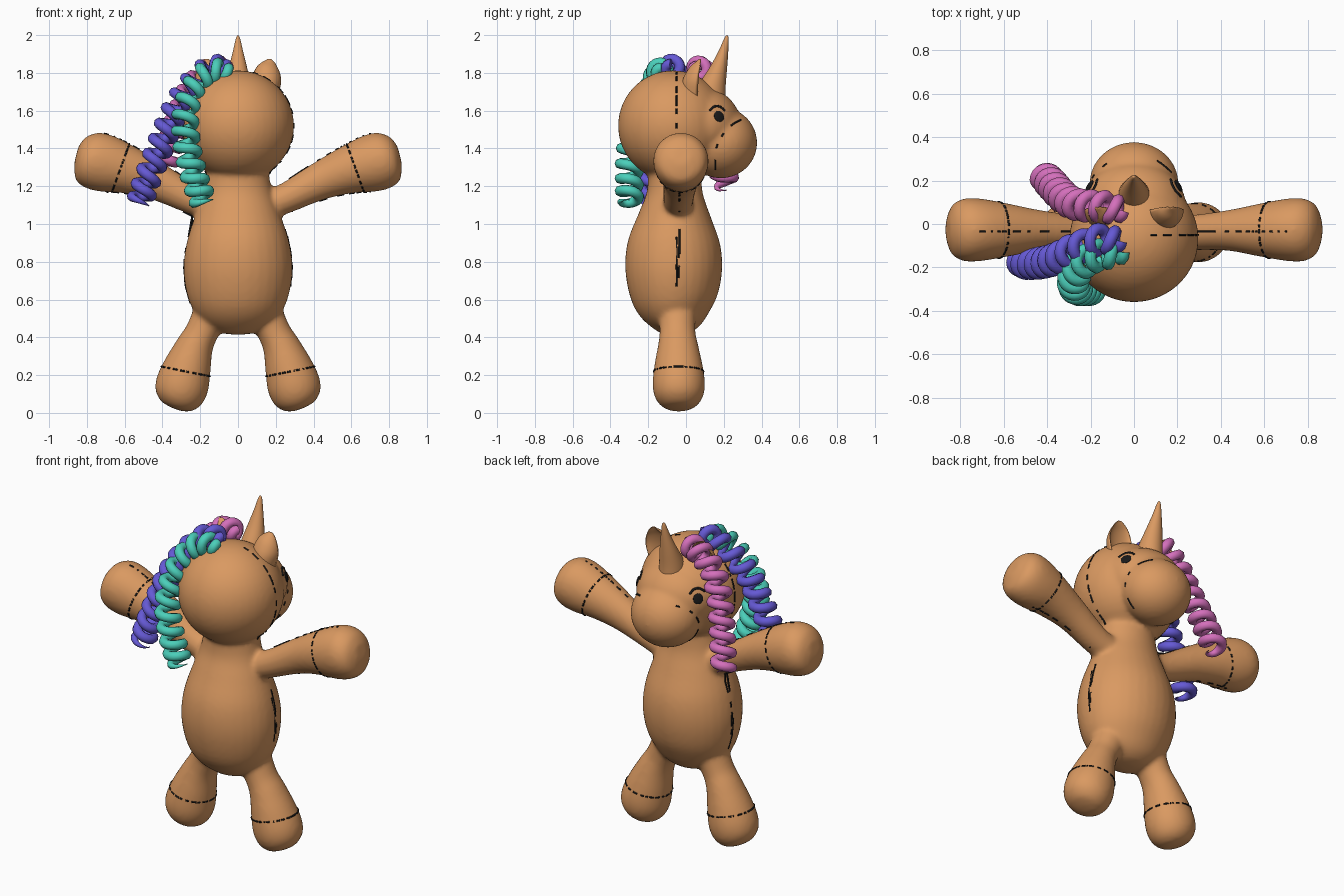
import bpy, bmesh, math, random
from mathutils import Vector, Matrix
from mathutils.bvhtree import BVHTree

if "Cube" in bpy.data.objects:
    bpy.data.objects.remove(bpy.data.objects["Cube"])

random.seed(4)
Y = Vector((0, 1, 0))


def material(name, rgb):
    m = bpy.data.materials.new(name)
    m.diffuse_color = (*rgb, 1)
    m.use_nodes = True
    m.node_tree.nodes["Principled BSDF"].inputs["Base Color"].default_value = m.diffuse_color
    return m


FUR = material("plush_tan", (0.70, 0.32, 0.12))
DARK = material("thread_black", (0.01, 0.01, 0.01))
TEAL = material("curl_teal", (0.07, 0.62, 0.49))
BLUE = material("curl_blue", (0.13, 0.10, 0.66))
PINK = material("curl_pink", (0.66, 0.16, 0.50))


def spline(keys, steps):
    """Catmull-Rom through tuples of any length."""
    k = [keys[0]] + list(keys) + [keys[-1]]
    out = []
    for i in range(1, len(k) - 2):
        for s in range(steps):
            t = s / steps
            out.append([0.5 * (2 * b + (c - a) * t + (2 * a - 5 * b + 4 * c - d) * t * t
                               + (3 * b - a - 3 * c + d) * t ** 3)
                        for a, b, c, d in zip(*k[i - 1:i + 3])])
    return out + [list(keys[-1])]


def frames(path):
    """Position and cross-section axes along a path."""
    pts = [Vector(p[:3]) for p in path]
    for i, p in enumerate(pts):
        d = (pts[min(i + 1, len(pts) - 1)] - pts[max(i - 1, 0)]).normalized()
        u = Y.cross(d).normalized()
        yield p, u, d.cross(u)


def loft(bm, keys, sides=32, steps=4, dent=1.0):
    """Closed skin over sections (x, y, z, ru, rv); dent < 0 hollows the +v side."""
    path, rings = spline(keys, steps), []
    for (p, u, v), sec in zip(frames(path), path):
        ring = []
        for j in range(sides):
            a = math.tau * j / sides
            s = math.sin(a) * (dent if math.sin(a) > 0 else 1)
            ring.append(bm.verts.new(p + u * math.cos(a) * max(sec[3], .002) + v * s * max(sec[4], .002)))
        rings.append(ring)
    for r, q in zip(rings, rings[1:]):
        for j in range(sides):
            n = (j + 1) % sides
            bm.faces.new((r[j], r[n], q[n], q[j]))
    bm.faces.new(rings[0][::-1])
    bm.faces.new(rings[-1])


def ellipsoid(bm, centre, radii):
    bmesh.ops.create_uvsphere(bm, u_segments=40, v_segments=24, radius=1,
                              matrix=Matrix.Translation(centre) @ Matrix.Diagonal((*radii, 1)))


def finish(bm, name, mat):
    bmesh.ops.recalc_face_normals(bm, faces=bm.faces)
    me = bpy.data.meshes.new(name)
    bm.to_mesh(me)
    bm.free()
    me.shade_smooth()
    me.materials.append(mat)
    ob = bpy.data.objects.new(name, me)
    bpy.context.collection.objects.link(ob)
    return ob


def to_mesh(ob):
    bpy.ops.object.select_all(action='DESELECT')
    ob.select_set(True)
    bpy.context.view_layer.objects.active = ob
    bpy.ops.object.convert(target='MESH')
    ob.data.shade_smooth()


def tubes(name, lines, bevel, mat):
    """One object of round tubes; each line is a list of (point, radius factor)."""
    cu = bpy.data.curves.new(name, 'CURVE')
    cu.dimensions = '3D'
    cu.bevel_depth, cu.bevel_resolution, cu.use_fill_caps = bevel, 2, True
    for line in lines:
        sp = cu.splines.new('POLY')
        sp.points.add(len(line) - 1)
        for pt, (co, r) in zip(sp.points, line):
            pt.co, pt.radius = (*co, 1), r
    cu.materials.append(mat)
    ob = bpy.data.objects.new(name, cu)
    bpy.context.collection.objects.link(ob)
    to_mesh(ob)


# Plush body: torso, head, snout and limbs fused into one soft skin
bm = bmesh.new()
loft(bm, [(0, -.06, .415, .03, .03), (0, -.06, .43, .11, .09), (0, -.06, .49, .2, .16),
          (0, -.065, .6, .262, .225), (0, -.065, .75, .288, .256), (0, -.065, .9, .272, .245),
          (0, -.062, 1.05, .225, .19), (0, -.06, 1.16, .185, .15), (0, -.06, 1.26, .165, .14),
          (0, -.06, 1.4, .15, .13)])
ellipsoid(bm, (0, -.068, 1.52), (.297, .292, .293))
ellipsoid(bm, (0, .08, 1.525), (.24, .21, .2))
ellipsoid(bm, (0, .185, 1.43), (.205, .192, .188))
for s in (1, -1):
    loft(bm, [(s * .1, -.04, 1.08, .08, .08), (s * .25, -.04, 1.135, .08, .08),
              (s * .43, -.03, 1.225, .1, .093), (s * .58, -.028, 1.285, .127, .122),
              (s * .7, -.027, 1.32, .152, .143), (s * .78, -.027, 1.34, .148, .144),
              (s * .83, -.027, 1.355, .115, .115), (s * .857, -.027, 1.362, .05, .05)])
    loft(bm, [(s * .13, -.045, .55, .1, .1), (s * .19, -.045, .43, .088, .095),
              (s * .23, -.042, .35, .1, .108), (s * .265, -.04, .25, .125, .128),
              (s * .295, -.038, .15, .141, .139), (s * .312, -.038, .08, .127, .125),
              (s * .325, -.038, .035, .085, .085), (s * .33, -.038, .02, .03, .03)])
body = finish(bm, "plush_body", FUR)
rem = body.modifiers.new("fuse", 'REMESH')
rem.mode, rem.voxel_size, rem.use_smooth_shade = 'VOXEL', .013, True
smo = body.modifiers.new("soften", 'SMOOTH')
smo.factor, smo.iterations = .5, 8
to_mesh(body)
skin = BVHTree.FromObject(body, bpy.context.evaluated_depsgraph_get())

# Horn
bm = bmesh.new()
loft(bm, [(0, .125, 1.66, .075, .085), (0, .142, 1.73, .068, .07), (0, .172, 1.82, .05, .046),
          (0, .198, 1.91, .028, .026), (0, .214, 1.98, .012, .012), (0, .217, 1.998, .004, .004)])
finish(bm, "horn", FUR)

# Cupped ears, open towards the snout
for s, side in ((1, "right"), (-1, "left")):
    bm = bmesh.new()
    loft(bm, [(s * .145, .06, 1.66, .06, .09), (s * .15, .065, 1.75, .078, .085),
              (s * .157, .07, 1.81, .066, .06), (s * .165, .077, 1.85, .038, .03),
              (s * .168, .08, 1.873, .01, .01)], dent=-.35)
    finish(bm, side + "_ear", FUR)

# Spiral locks, hanging on one side of the head
LOCKS = {
    "teal_lock": (TEAL, 11.5, [(-.05, -.13, 1.80), (-.15, -.14, 1.80), (-.235, -.18, 1.71),
                             (-.275, -.24, 1.58), (-.275, -.285, 1.45), (-.25, -.3, 1.32),
                             (-.215, -.3, 1.2), (-.18, -.3, 1.11)]),
    "blue_lock": (BLUE, 11.5, [(-.06, -.08, 1.82), (-.15, -.07, 1.82), (-.26, -.11, 1.72),
                             (-.335, -.15, 1.6), (-.39, -.17, 1.47), (-.44, -.18, 1.34),
                             (-.49, -.18, 1.21), (-.52, -.18, 1.11)]),
    "pink_lock": (PINK, 10.5, [(-.05, .06, 1.81), (-.14, .08, 1.81), (-.24, .085, 1.72),
                             (-.3, .105, 1.59), (-.345, .145, 1.45), (-.38, .185, 1.32),
                             (-.41, .215, 1.19)]),
}
for name, (mat, turns, keys) in LOCKS.items():
    path = spline(keys, 36)
    n, line = len(path) - 1, []
    for i, (p, u, v) in enumerate(frames(path)):
        t = i / n
        a = -math.tau * turns * t
        r = .05 * min(1, .5 + 5 * t)
        line.append((p + r * (u * math.cos(a) + v * math.sin(a)), max(.1, min(1, (1 - t) * 22))))
    tubes(name, [line], .028, mat)


# Stitched seams, cast onto the skin and broken into dashes
def ring(origin, axis, a0=0, a1=360):
    o, ax = Vector(origin), Vector(axis).normalized()
    e1 = (Vector((0, 0, 1)) if abs(ax.y) > .5 else Y).cross(ax).normalized()
    e2 = ax.cross(e1)
    pts = []
    for k in range(int(a0), int(a1) + 1, 3):
        a = math.radians(k)
        hit = skin.ray_cast(o, e1 * math.cos(a) + e2 * math.sin(a))[0]
        if hit:
            pts.append(hit)
    return pts


def side_line(points, s):
    hits = [skin.ray_cast(Vector((s, y, z)), Vector((-s, 0, 0)))[0] for y, z in spline(points, 4)]
    return [h for h in hits if h]


def dashes(pts):
    out, i = [], 0
    while i < len(pts) - 1:
        k = random.randint(2, 5)
        if len(pts[i:i + k]) > 1:
            out.append([(p, 1) for p in pts[i:i + k]])
        i += k + random.randint(0, 2)
    return out


seams, face = [], []
for s in (1, -1):
    seams += dashes(ring((s * .62, -.03, 1.3), (s * .94, 0, .34)))
    seams += dashes(ring((s * .28, -.04, .22), (-s * .2, 0, 1)))
    mid = 0 if s > 0 else 180
    seams += dashes(ring((s * .68, -.035, 1.31), (0, 1, 0), mid - 100, mid + 100))
    seams += dashes(ring((0, -.04, .78), (0, 1, 0), mid - 20, mid + 20))
    seams += dashes(ring((0, -.05, 1.52), (0, 1, 0), mid - 75, mid + 75)[::1])
    seams += dashes(side_line([(.155, 1.29), (.16, 1.4), (.2, 1.48), (.25, 1.53), (.3, 1.555)], s))
    # Brow and eye
    face.append([(p, 1.3) for p in side_line([(.125, 1.6), (.15, 1.622), (.18, 1.62), (.205, 1.6)], s)])
    hit, normal = skin.ray_cast(Vector((s, .175, 1.57)), Vector((-s, 0, 0)))[:2]
    bm = bmesh.new()
    ellipsoid(bm, (0, 0, 0), (.03, .03, .007))
    eye = finish(bm, ("right" if s > 0 else "left") + "_eye", DARK)
    eye.matrix_world = Matrix.Translation(hit) @ normal.to_track_quat('Z', 'Y').to_matrix().to_4x4()
tubes("seam_stitches", seams, .005, DARK)
tubes("brows", face, .005, DARK)
